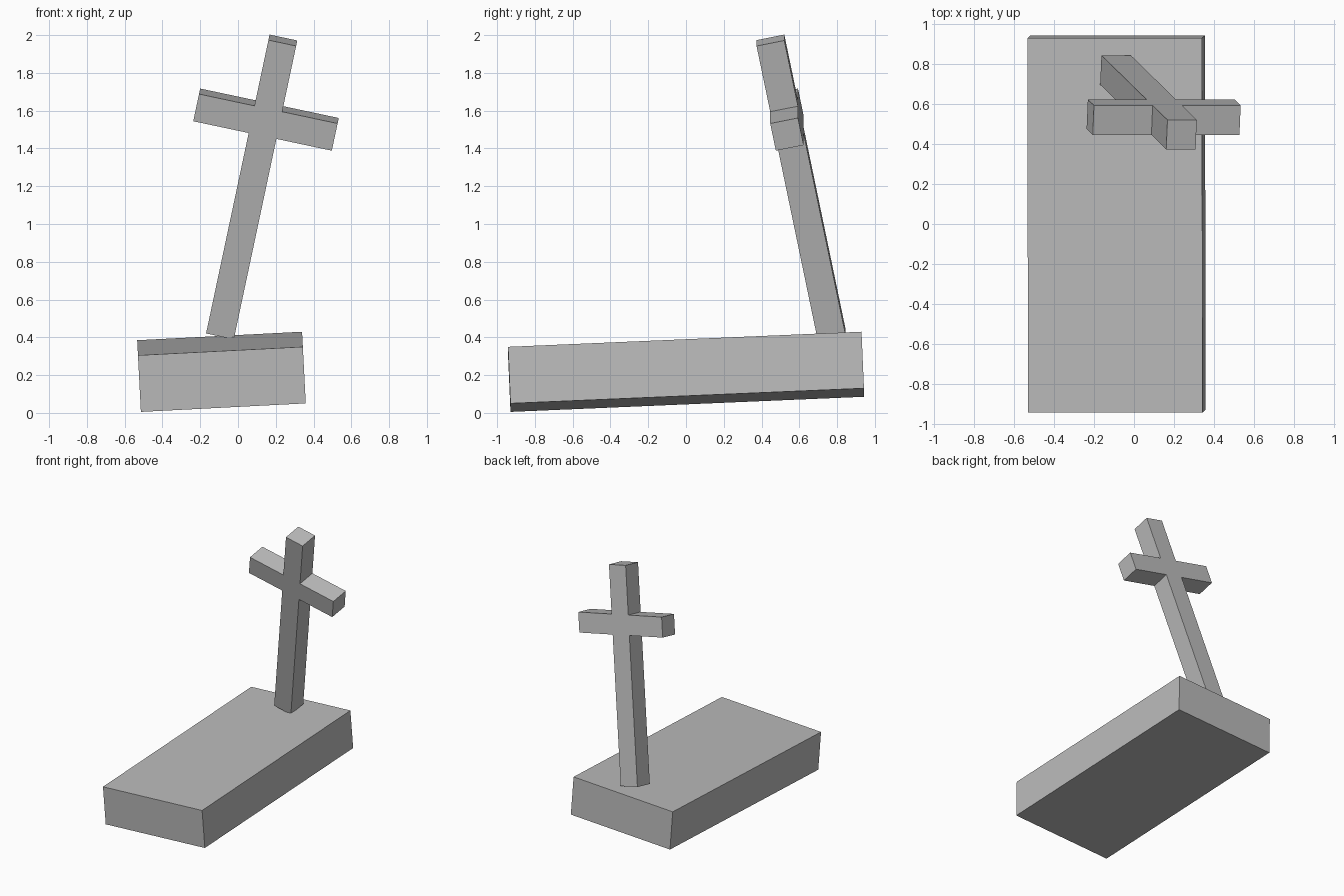
import bpy
import bmesh
from math import radians
from mathutils import Matrix

if "Cube" in bpy.data.objects:
    bpy.data.objects.remove(bpy.data.objects["Cube"])

stone = bpy.data.materials.new("grey stone")
stone.use_nodes = True
GREY = (0.5, 0.5, 0.5, 1)
stone.diffuse_color = GREY
stone.node_tree.nodes["Principled BSDF"].inputs["Base Color"].default_value = GREY


def add_part(name, bm, location, tilt_x, tilt_y):
    """Turn a bmesh into a tilted, flat-shaded stone object."""
    bmesh.ops.recalc_face_normals(bm, faces=bm.faces)
    mesh = bpy.data.meshes.new(name)
    bm.to_mesh(mesh)
    bm.free()
    mesh.materials.append(stone)
    obj = bpy.data.objects.new(name, mesh)
    obj.location = location
    obj.rotation_euler = (radians(tilt_x), radians(tilt_y), 0)
    bpy.context.collection.objects.link(obj)
    return obj


# Grave slab, slightly sunken at the front left
bm = bmesh.new()
bmesh.ops.create_cube(bm, size=1, matrix=Matrix.Diagonal((0.874, 1.873, 0.30, 1)))
add_part("grave_slab", bm, (-0.0875, 0, 0.2175), 2.45, -2.95)

# Leaning cross: one outline, mirrored and extruded, origin at the top centre
half, reach, length, arm = 0.075, 0.375, 1.62, -0.438
right = [(half, 0), (half, arm + half), (reach, arm + half),
         (reach, arm - half), (half, arm - half), (half, -length)]
outline = right + [(-x, z) for x, z in reversed(right)]
bm = bmesh.new()
front = bm.faces.new([bm.verts.new((x, -half, z)) for x, z in outline])
extruded = bmesh.ops.extrude_face_region(bm, geom=[front], use_keep_orig=True)
back = [v for v in extruded["geom"] if isinstance(v, bmesh.types.BMVert)]
bmesh.ops.translate(bm, verts=back, vec=(0, 2 * half, 0))
add_part("cross", bm, (0.2375, 0.447, 1.9725), 11.5, 12)
